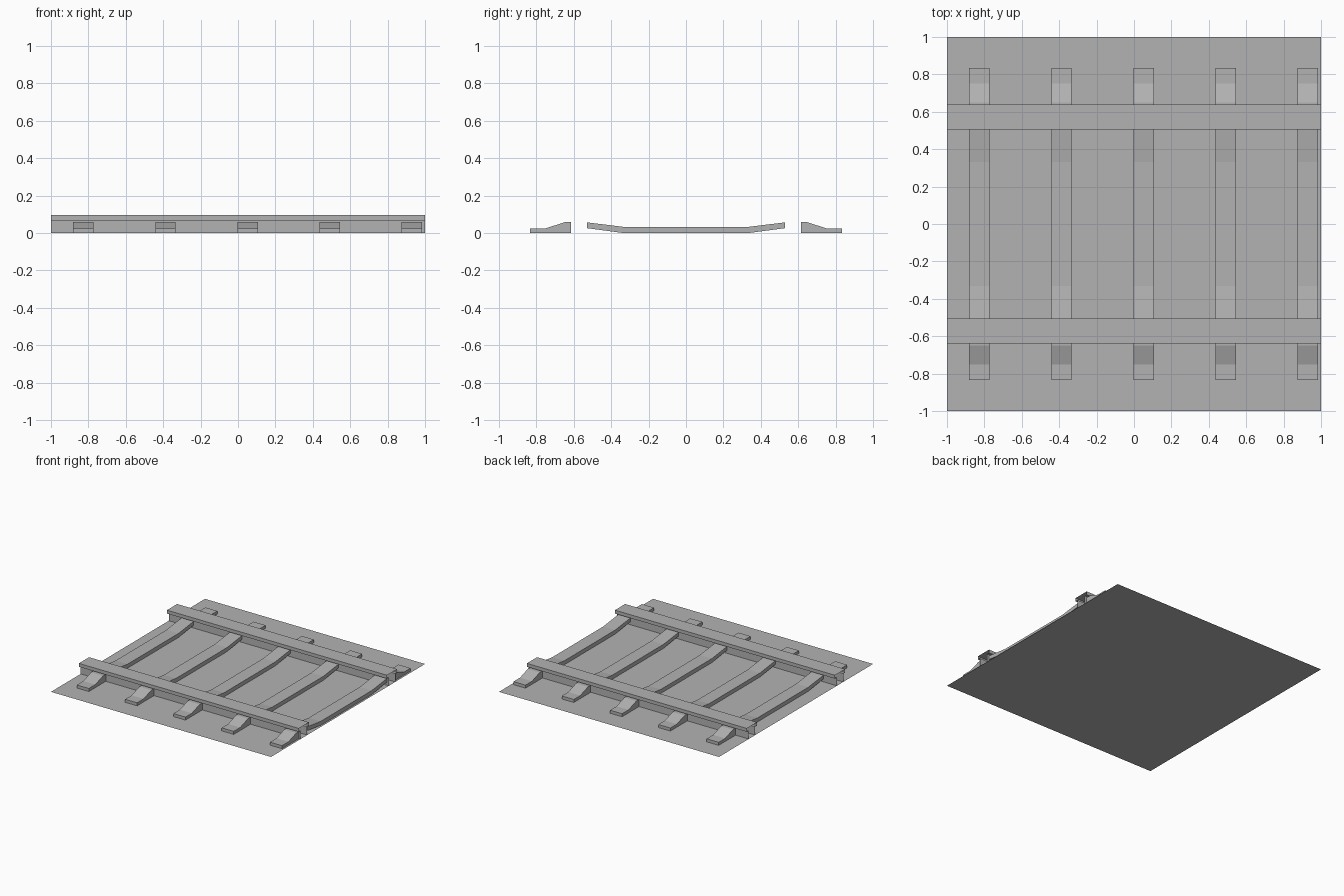
import bpy, bmesh

if "Cube" in bpy.data.objects:
    bpy.data.objects.remove(bpy.data.objects["Cube"])

# Dark grey shared by every part
grey = bpy.data.materials.new("dark_grey")
grey.diffuse_color = (0.45, 0.45, 0.45, 1)
grey.use_nodes = True
grey.node_tree.nodes["Principled BSDF"].inputs["Base Color"].default_value = grey.diffuse_color


def finish(name, bm):
    bmesh.ops.recalc_face_normals(bm, faces=bm.faces)
    mesh = bpy.data.meshes.new(name)
    bm.to_mesh(mesh)
    bm.free()
    mesh.materials.append(grey)
    obj = bpy.data.objects.new(name, mesh)
    bpy.context.collection.objects.link(obj)
    return obj


def extrude_x(name, profile, x0, x1, closed=True):
    """Sweep a (y, z) profile along x; open profiles stay uncapped shells."""
    bm = bmesh.new()
    a = [bm.verts.new((x0, y, z)) for y, z in profile]
    b = [bm.verts.new((x1, y, z)) for y, z in profile]
    n = len(profile)
    for i in range(n if closed else n - 1):
        j = (i + 1) % n
        bm.faces.new((a[i], a[j], b[j], b[i]))
    if closed:
        bm.faces.new(a)
        bm.faces.new(b)
    return finish(name, bm)


# Flat ground bed
bed = bmesh.new()
bmesh.ops.create_grid(bed, x_segments=1, y_segments=1, size=1)
finish("track_bed", bed)

# Rails: T-shaped open-ended shells
rail = [(0.53, 0), (0.53, 0.068), (0.506, 0.068), (0.506, 0.096),
        (0.638, 0.096), (0.638, 0.068), (0.614, 0.068), (0.614, 0)]
# Sleeper middle: sags to the ground between the rails
middle = [(-0.528, 0.026), (-0.332, 0), (0.332, 0), (0.528, 0.026),
          (0.528, 0.057), (0.332, 0.033), (-0.332, 0.033), (-0.528, 0.057)]
# Sleeper end: ramp outside each rail
ramp = [(0.614, 0), (0.834, 0), (0.834, 0.025), (0.75, 0.025),
        (0.65, 0.058), (0.614, 0.058)]

for side, s in (("front", -1), ("back", 1)):
    extrude_x(f"rail_{side}", [(s * y, z) for y, z in rail], -1, 1, closed=False)

for i in range(5):
    x0 = -0.881 + 0.439 * i
    x1 = x0 + 0.109
    extrude_x(f"sleeper_middle_{i + 1}", middle, x0, x1)
    for side, s in (("front", -1), ("back", 1)):
        extrude_x(f"sleeper_end_{side}_{i + 1}", [(s * y, z) for y, z in ramp], x0, x1)
